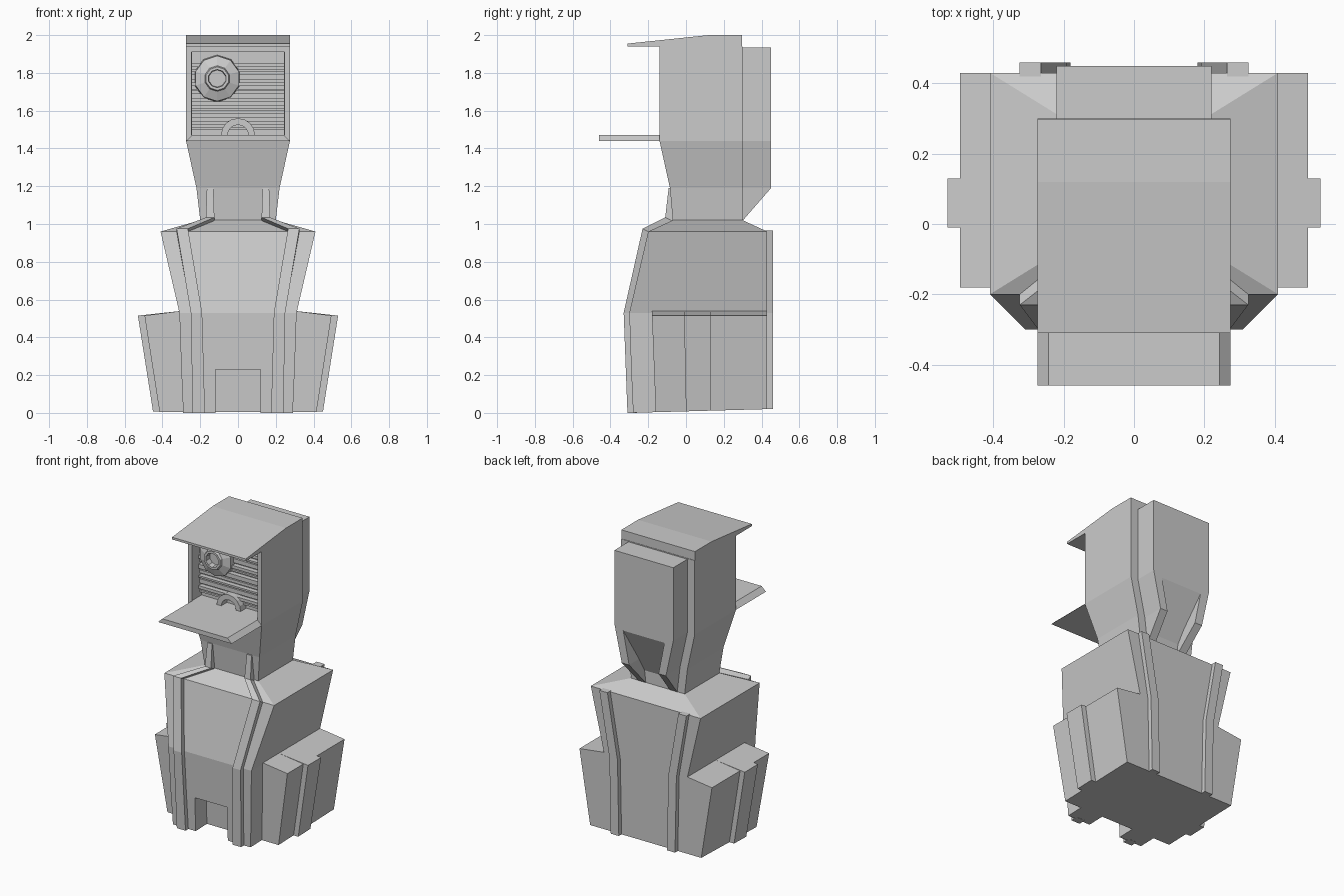
import bpy, bmesh
from math import pi, cos, sin

cube = bpy.data.objects.get("Cube")
if cube:
    bpy.data.objects.remove(cube, do_unlink=True)

SIDES = (("left", 1), ("right", -1))


def finish(name, bm):
    bmesh.ops.recalc_face_normals(bm, faces=bm.faces)
    mesh = bpy.data.meshes.new(name)
    bm.to_mesh(mesh)
    bm.free()
    obj = bpy.data.objects.new(name, mesh)
    bpy.context.collection.objects.link(obj)
    return obj


def loft_mesh(rings, closed=False):
    """Skin a list of equal-length point rings, capped or joined end to end."""
    bm = bmesh.new()
    rows = [[bm.verts.new(p) for p in ring] for ring in rings]
    pairs = list(zip(rows, rows[1:]))
    if closed:
        pairs.append((rows[-1], rows[0]))
    else:
        bm.faces.new(rows[0])
        bm.faces.new(rows[-1])
    for a, b in pairs:
        for i in range(len(a)):
            j = (i + 1) % len(a)
            bm.faces.new((a[i], a[j], b[j], b[i]))
    bmesh.ops.recalc_face_normals(bm, faces=bm.faces)
    return bm


def loft(name, rings, closed=False):
    return finish(name, loft_mesh(rings, closed))


def rect(x0, x1, y0, y1, z):
    return [(x0, y0, z), (x1, y0, z), (x1, y1, z), (x0, y1, z)]


def box(name, x0, x1, y0, y1, z0, z1):
    return loft(name, [rect(x0, x1, y0, y1, z) for z in (z0, z1)])


def extrude_x(name, profile, w0, w1=None):
    """Extrude a (y, z) profile symmetrically along x."""
    return loft(name, [[(s * w0, y, z) for y, z in profile] for s in (-1, 1)])


def ground(y):
    """Underside rises slightly towards the back."""
    return max(0, 0.02 * (y + 0.3) / 0.73)


def grounded(ring):
    return [(x, y, ground(y)) for x, y, z in ring]


# Torso foot with the square notch in the front
def notched(w, front, z):
    n, back = 0.12, 0.43
    return [(w, front, z), (w, back, z), (-w, back, z), (-w, front, z),
            (-n, front, z), (-n, front + 0.12, z),
            (n, front + 0.12, z), (n, front, z)]


loft("torso_base", [grounded(notched(0.29, -0.28, 0)), notched(0.3, -0.29, 0.23)])

# Torso and sloping shoulders
loft("torso", [rect(-w, w, f, b, z) for w, f, b, z in (
    (0.3, -0.29, 0.43, 0.23),
    (0.31, -0.3, 0.43, 0.53),
    (0.41, -0.2, 0.43, 0.96),
    (0.2, -0.07, 0.3, 1.02))])

# Raised ribs: stations of inner x, outer x, buried y, raised y, buried z, raised z
FRONT_RIB = ((0.175, 0.24, -0.26, -0.31, 0, 0),
             (0.19, 0.25, -0.28, -0.33, 0.53, 0.53),
             (0.265, 0.325, -0.18, -0.23, 0.95, 0.975),
             (0.125, 0.17, -0.06, -0.11, 1.01, 1.035),
             (0.13, 0.165, -0.06, -0.092, 1.19, 1.19))
BACK_RIB = ((0.18, 0.24, 0.41, 0.46, 0.02, 0.02),
            (0.19, 0.25, 0.41, 0.46, 0.53, 0.53),
            (0.265, 0.325, 0.41, 0.46, 0.965, 0.965))

for side, s in SIDES:
    for name, stations in (("front_rib", FRONT_RIB), ("back_rib", BACK_RIB)):
        loft(f"{name}_{side}", [
            [(s * i, yb, zb), (s * o, yb, zb), (s * o, yr, zr), (s * i, yr, zr)]
            for i, o, yb, yr, zb, zr in stations])

# Side pods, each with an outer strap
def pod(name, s, bottom, top, f0, f1, back):
    low = grounded(rect(s * 0.2, s * bottom, f0, back, 0))
    high = [(x, y, 0.54 if abs(x) < 0.35 else 0.515)
            for x, y, z in rect(s * 0.3, s * top, f1, back, 0)]
    loft(name, [low, high])


for side, s in SIDES:
    pod(f"side_pod_{side}", s, 0.415, 0.495, -0.16, -0.18, 0.43)
    pod(f"pod_strap_{side}", s, 0.45, 0.53, 0, -0.01, 0.13)

# Neck and head, with a recessed face opening
bm = loft_mesh([rect(-w, w, f, 0.3, z) for w, f, z in (
    (0.2, -0.07, 1.02),
    (0.22, -0.085, 1.19),
    (0.275, -0.14, 1.44),
    (0.275, -0.14, 1.94))])
face = [f for f in bm.faces
        if f.normal.y < -0.9 and f.calc_center_median().z > 1.5]
bmesh.ops.inset_individual(bm, faces=face, thickness=0.03, use_even_offset=True)
bmesh.ops.inset_individual(bm, faces=face, thickness=0.001, depth=-0.1)
finish("head", bm)

# Overhanging roof and front tray
extrude_x("roof_visor", [(-0.31, 1.94), (-0.31, 1.955), (0.12, 2),
                         (0.297, 2), (0.297, 1.94)], 0.275)
loft("front_tray", [rect(-w, w, -0.46, -0.13, z)
                    for w, z in ((0.275, 1.44), (0.243, 1.47))])

# Louvres behind the face opening
z = 1.5
for i in range(11):
    height = 0.012 + 0.008 * (i % 3)
    box(f"louvre_{i + 1}", -0.244, 0.244, -0.06 - 0.012 * (i % 2), -0.03, z, z + height)
    z += height + 0.014

# Lens housing: rings of radius and depth around the lens axis
loft("lens", [
    [(-0.11 + r * cos(a), y, 1.77 + r * sin(a))
     for a in (2 * pi * (k + 0.5) / 10 for k in range(10))]
    for r, y in ((0.125, -0.04), (0.12, -0.085), (0.068, -0.105),
                 (0.062, -0.12), (0.048, -0.12), (0.045, -0.08))])

# Half-round arch standing on the tray
loft("arch", [
    [(r * cos(a), y, 1.47 + r * sin(a))
     for r, y in ((0.09, -0.03), (0.09, -0.1), (0.055, -0.1), (0.055, -0.03))]
    for a in (pi * k / 8 for k in range(9))])

# Back housing, its two tapering legs and the ramp between them
box("back_housing", -0.22, 0.22, 0.28, 0.45, 1.44, 1.935)
for side, s in SIDES:
    loft(f"housing_leg_{side}", [rect(s * i, s * o, 0.28, b, z) for i, o, b, z in (
        (0.16, 0.22, 0.45, 1.44),
        (0.11, 0.165, 0.45, 1.19),
        (0.09, 0.145, 0.302, 1.02))])
loft("housing_ramp", [rect(-w, w, 0.28, b, z) for w, b, z in (
    (0.17, 0.45, 1.44), (0.165, 0.45, 1.41), (0.11, 0.3, 1.1))])
